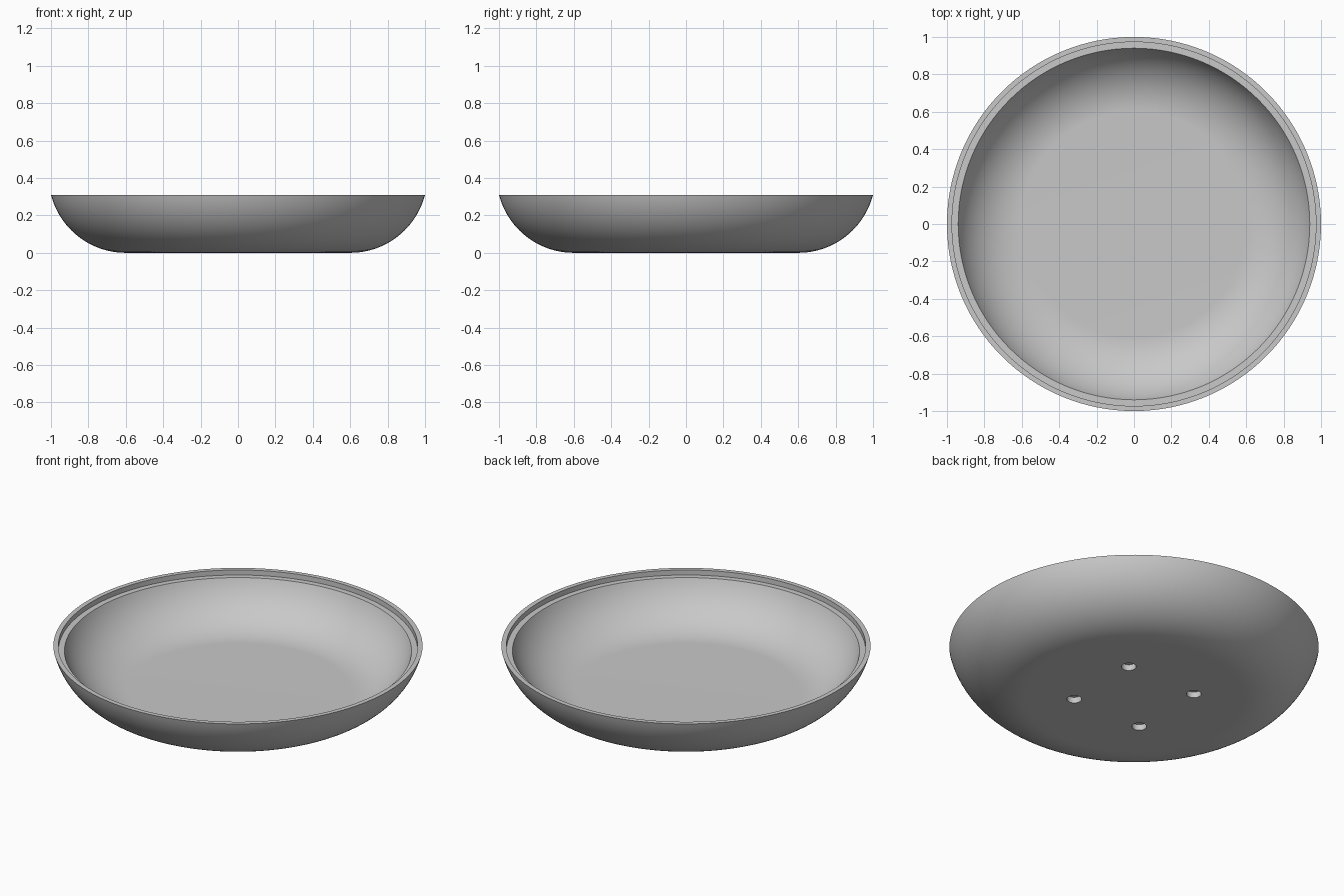
import bpy, bmesh, math

cube = bpy.data.objects.get("Cube")
if cube:
    bpy.data.objects.remove(cube, do_unlink=True)

HEIGHT = 0.31
FLAT = 0.6        # radius of the flat base
BEND = 0.413      # outer bend radius
WALL = 0.048      # wall thickness
LEDGE = 0.28      # height of the lid ledge
SEGMENTS = 128

grey = bpy.data.materials.new("plain grey")
grey.use_nodes = True
colour = (0.58, 0.58, 0.58, 1)
grey.diffuse_color = colour
grey.node_tree.nodes["Principled BSDF"].inputs["Base Color"].default_value = colour


def bend(radius, top, steps=24):
    """Quarter-like arc from the flat base up to the given height."""
    end = math.acos((BEND - top) / radius)
    return [(FLAT + radius * math.sin(end * i / steps),
             BEND - radius * math.cos(end * i / steps)) for i in range(steps + 1)]


# Cross-section: underside, outer wall, stepped rim, inner wall, floor
outer = bend(BEND, HEIGHT)
inner = bend(BEND - WALL, LEDGE)
profile = [(0, 0)] + outer + [(0.973, HEIGHT), (0.973, LEDGE)] + inner[::-1] + [(0, WALL)]

bm = bmesh.new()
verts = [bm.verts.new((r, 0, z)) for r, z in profile]
edges = [bm.edges.new(pair) for pair in zip(verts, verts[1:])]
bmesh.ops.spin(bm, geom=verts + edges, cent=(0, 0, 0), axis=(0, 0, 1),
               angle=math.tau, steps=SEGMENTS, use_duplicate=False)
bmesh.ops.remove_doubles(bm, verts=bm.verts[:], dist=0.0001)
bmesh.ops.recalc_face_normals(bm, faces=bm.faces[:])
mesh = bpy.data.meshes.new("dish")
bm.to_mesh(mesh)
bm.free()
dish = bpy.data.objects.new("dish", mesh)
bpy.context.collection.objects.link(dish)
mesh.materials.append(grey)

# Four blind round holes in the underside
bm = bmesh.new()
DEPTH = 0.035
for x in (-0.23, 0.23):
    for y in (-0.23, 0.23):
        made = bmesh.ops.create_cone(bm, cap_ends=True, segments=32, radius1=0.04,
                                     radius2=0.04, depth=2 * DEPTH)
        bmesh.ops.translate(bm, verts=made["verts"], vec=(x, y, 0))
cutter_mesh = bpy.data.meshes.new("hole_cutter")
bm.to_mesh(cutter_mesh)
bm.free()
cutter_mesh.materials.append(grey)
cutter = bpy.data.objects.new("hole_cutter", cutter_mesh)
bpy.context.collection.objects.link(cutter)
cutter.hide_render = True

cut = dish.modifiers.new("holes", "BOOLEAN")
cut.operation = "DIFFERENCE"
cut.solver = "EXACT"
cut.object = cutter

# Bake the holes in, then shade smooth with sharp rim edges
bpy.ops.object.select_all(action="DESELECT")
dish.select_set(True)
bpy.context.view_layer.objects.active = dish
bpy.ops.object.modifier_apply(modifier=cut.name)
bpy.data.objects.remove(cutter, do_unlink=True)
bpy.ops.object.shade_smooth_by_angle(angle=math.radians(30))
